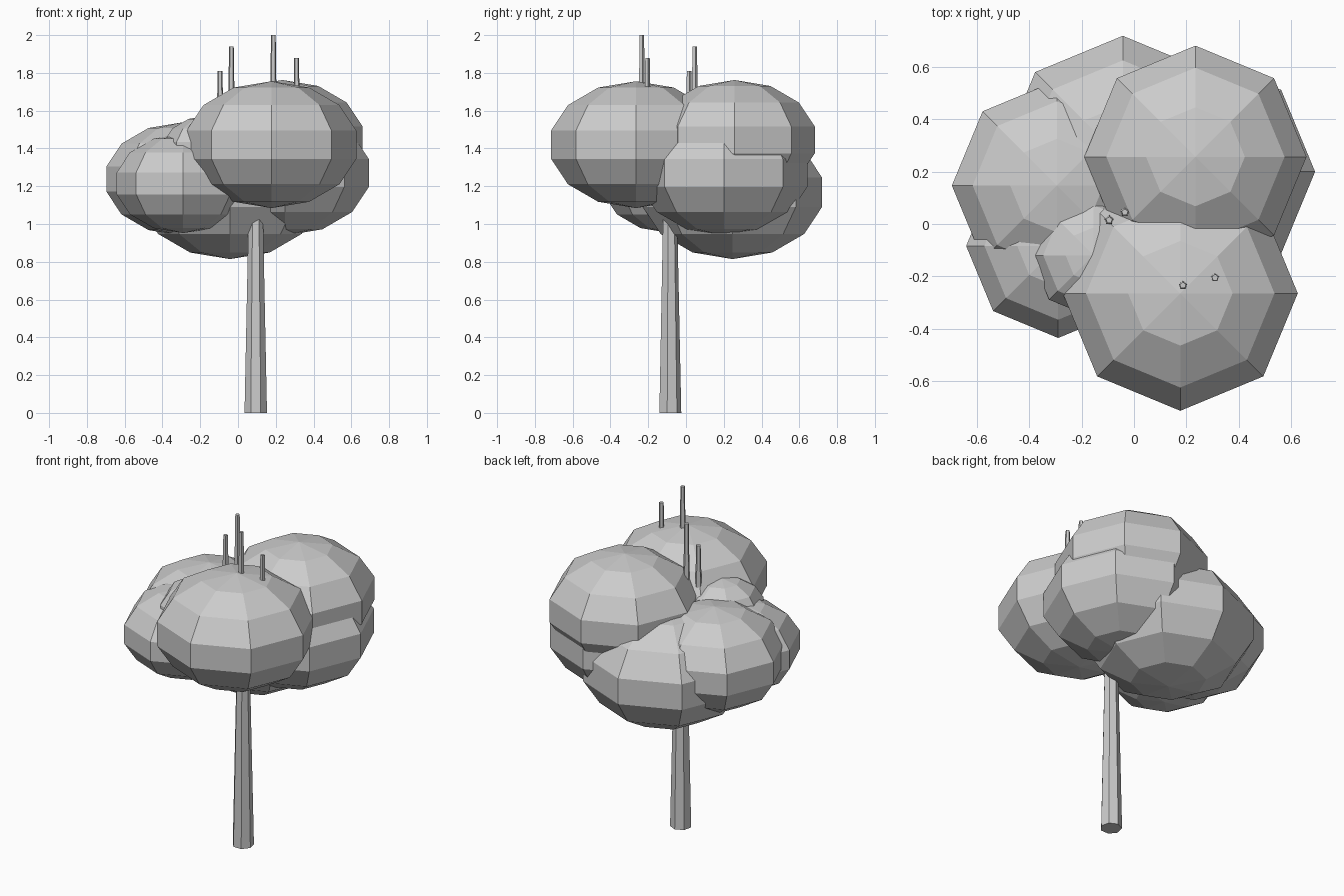
import bpy

if "Cube" in bpy.data.objects:
    bpy.data.objects.remove(bpy.data.objects["Cube"])

SQUASH = 0.728  # height to width ratio of every leaf clump


def leaf_clump(name, x, y, z, r):
    # flattened low-poly sphere
    bpy.ops.mesh.primitive_uv_sphere_add(segments=8, ring_count=7, radius=r, location=(x, y, z))
    ob = bpy.context.object
    ob.name = name
    ob.scale.z = SQUASH
    return ob


def tapered_post(name, x, y, z0, z1, r0, r1, sides):
    bpy.ops.mesh.primitive_cone_add(vertices=sides, radius1=r0, radius2=r1, depth=z1 - z0,
                                    location=(x, y, (z0 + z1) / 2))
    ob = bpy.context.object
    ob.name = name
    return ob


# trunk
tapered_post("trunk", 0.094, -0.086, 0.0, 1.15, 0.061, 0.037, 7)

# canopy
clumps = [
    ("leaves_front_right", 0.177, -0.265, 1.42, 0.461),
    ("leaves_back_right_top", 0.235, 0.257, 1.445, 0.436),
    ("leaves_right_lower", 0.25, 0.20, 1.27, 0.454),
    ("leaves_back", -0.043, 0.246, 1.168, 0.486),
    ("leaves_left", -0.295, 0.147, 1.238, 0.412),
    ("leaves_front_left", -0.29, -0.084, 1.215, 0.361),
    ("leaves_middle", -0.155, -0.12, 1.395, 0.246),
]
for c in clumps:
    leaf_clump(*c)

# bare twigs poking out of the top
twigs = [(-0.095, 0.015, 1.81), (-0.035, 0.045, 1.94), (0.187, -0.235, 2.0), (0.31, -0.205, 1.88)]
for i, (x, y, top) in enumerate(twigs):
    tapered_post(f"twig_{i + 1}", x, y, 1.5, top, 0.02, 0.013, 5)
